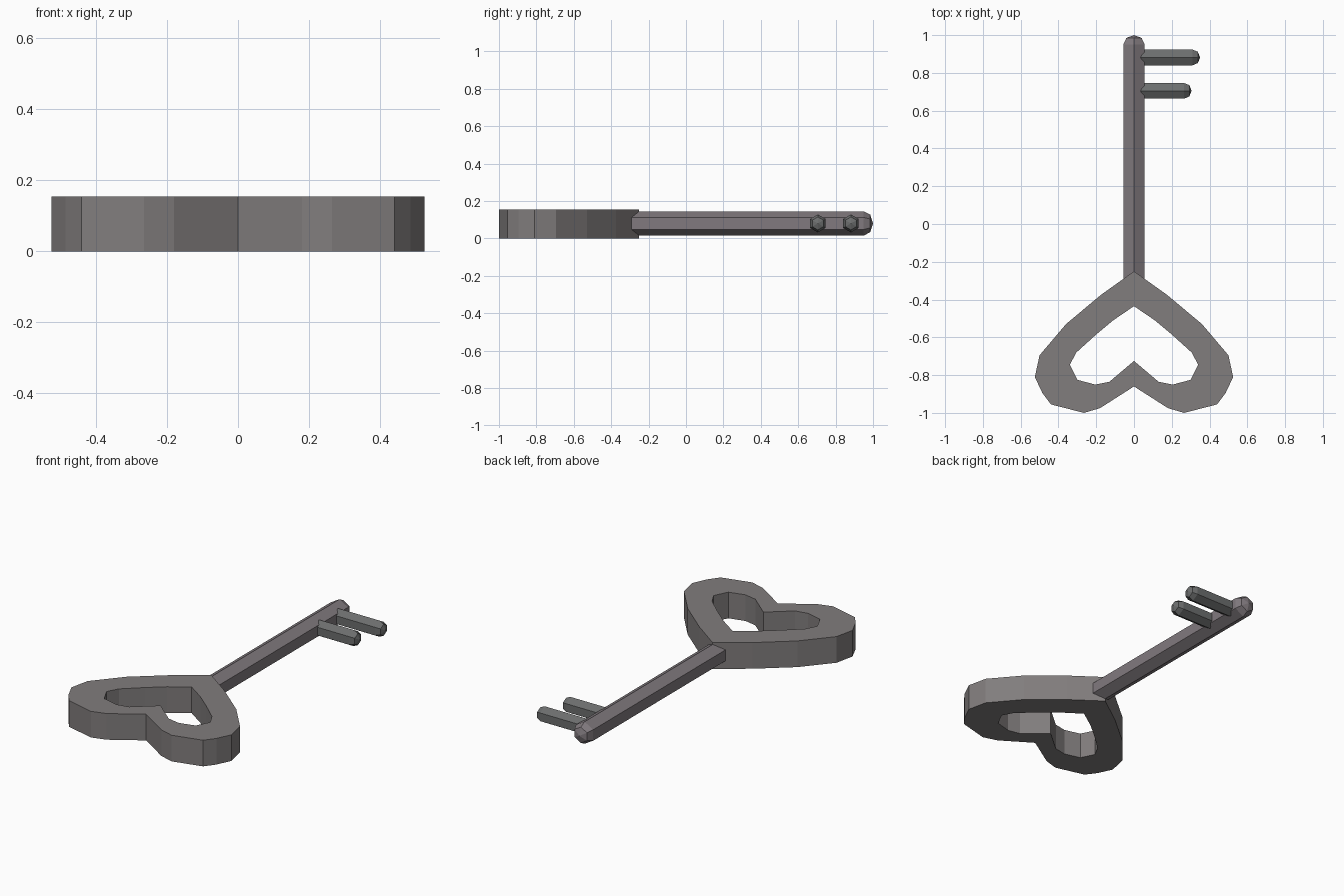
import bpy, bmesh, math
from mathutils import Vector

if "Cube" in bpy.data.objects:
    bpy.data.objects.remove(bpy.data.objects["Cube"])


def material(name, rgb):
    m = bpy.data.materials.new(name)
    m.diffuse_color = (*rgb, 1)
    m.use_nodes = True
    m.node_tree.nodes["Principled BSDF"].inputs["Base Color"].default_value = m.diffuse_color
    return m


def finish(bm, name, mat):
    bmesh.ops.recalc_face_normals(bm, faces=bm.faces)
    me = bpy.data.meshes.new(name)
    bm.to_mesh(me)
    bm.free()
    me.materials.append(mat)
    ob = bpy.data.objects.new(name, me)
    bpy.context.collection.objects.link(ob)
    return ob


def rod(name, start, end, radius, cap, mat):
    """Six-sided rod with a ridge on top and rounded ends."""
    start, end = Vector(start), Vector(end)
    axis = (end - start).normalized()
    up = Vector((0, 0, 1))
    side = axis.cross(up)
    length = (end - start).length
    d = cap * 0.3
    stations = [(d, 0.72), (cap, 1), (length - cap, 1), (length - d, 0.72)]
    bm = bmesh.new()
    rings = []
    for t, s in stations:
        rings.append([bm.verts.new(start + axis * t + radius * s * (
            up * math.cos(k * math.pi / 3) + side * math.sin(k * math.pi / 3)))
            for k in range(6)])
    tips = [bm.verts.new(start), bm.verts.new(end)]
    for k in range(6):
        n = (k + 1) % 6
        for a, b in zip(rings, rings[1:]):
            bm.faces.new((a[k], a[n], b[n], b[k]))
        bm.faces.new((tips[0], rings[0][n], rings[0][k]))
        bm.faces.new((tips[1], rings[-1][k], rings[-1][n]))
    return finish(bm, name, mat)


def mirrored(half):
    return half + [(-x, y) for x, y in half[-2:0:-1]]


bow_grey = material("bow_grey", (0.22, 0.205, 0.205))
shaft_grey = material("shaft_grey", (0.22, 0.195, 0.21))
tooth_grey = material("tooth_grey", (0.15, 0.155, 0.155))

# Heart-shaped bow: matching outer and inner outlines, right half mirrored
outer = mirrored([(0, -0.25), (0.175, -0.375), (0.36, -0.53), (0.5, -0.695),
                  (0.525, -0.81), (0.485, -0.895), (0.44, -0.955),
                  (0.265, -1.0), (0.18, -0.975), (0, -0.86)])
inner = mirrored([(0, -0.435), (0.11, -0.51), (0.2, -0.585), (0.305, -0.68),
                  (0.34, -0.745), (0.32, -0.785), (0.3, -0.825),
                  (0.205, -0.85), (0.13, -0.835), (0, -0.725)])
bm = bmesh.new()
loops = [[bm.verts.new((x, y, z)) for x, y in pts]
         for pts, z in ((outer, 0), (outer, 0.155), (inner, 0.155), (inner, 0))]
count = len(outer)
for i in range(count):
    j = (i + 1) % count
    for a, b in zip(loops, loops[1:] + loops[:1]):
        bm.faces.new((a[i], a[j], b[j], b[i]))
finish(bm, "heart_bow", bow_grey)

# Shaft and two teeth
rod("shaft", (0, -0.34, 0.08), (0, 1.0, 0.08), 0.065, 0.05, shaft_grey)
for name, y, tip in (("outer_tooth", 0.882, 0.35), ("inner_tooth", 0.705, 0.305)):
    rod(name, (0, y, 0.08), (tip, y, 0.08), 0.048, 0.04, tooth_grey)
